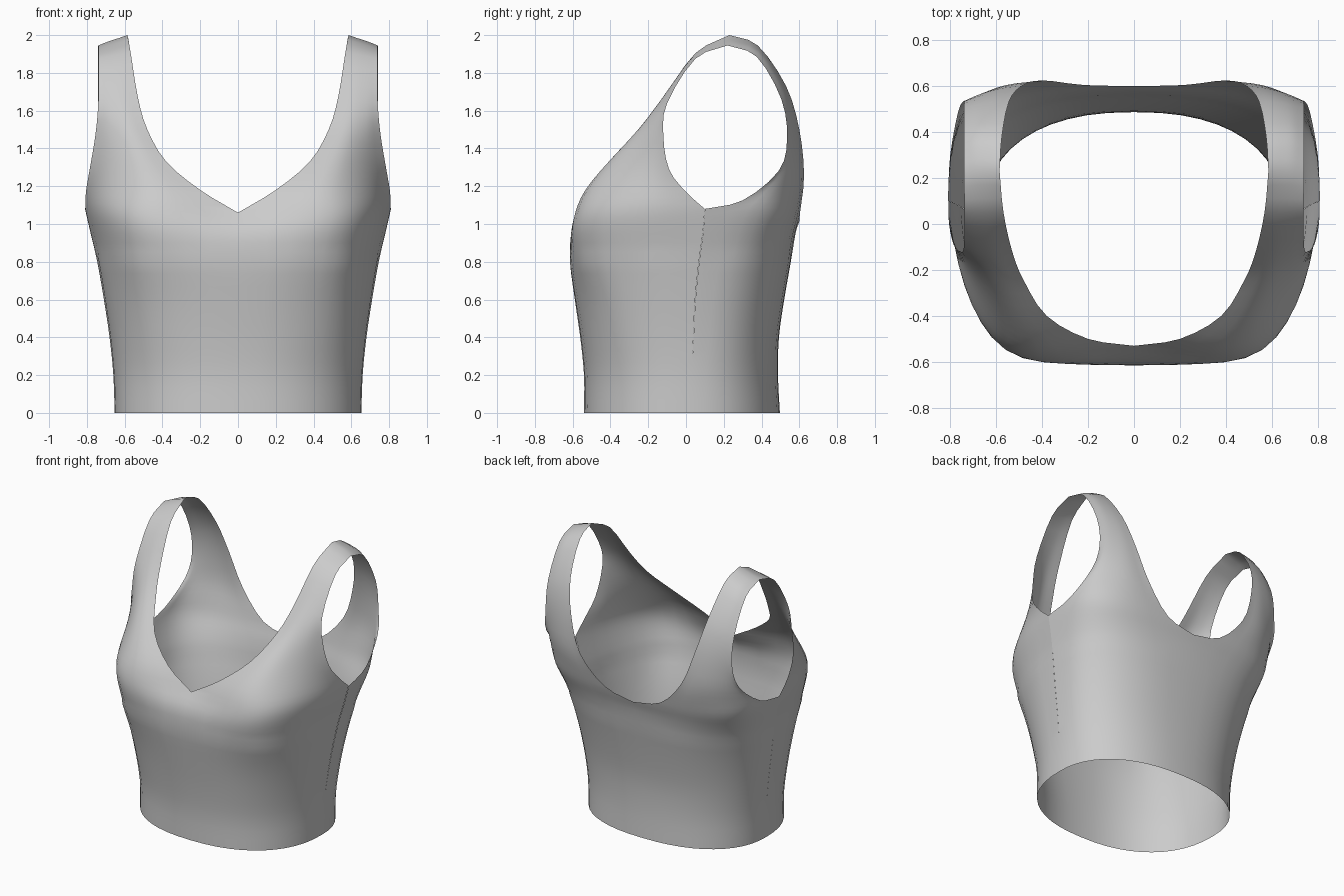
import bpy, bmesh, math
from mathutils import Vector

if "Cube" in bpy.data.objects:
    bpy.data.objects.remove(bpy.data.objects["Cube"])

N = 12      # columns from centre line to side seam
SUB = 3     # steps between control rows


def spline(pts, t):
    """Catmull-Rom through pts, t in 0..len-1."""
    i = min(int(t), len(pts) - 2)
    u = t - i
    p1, p2 = pts[i], pts[i + 1]
    p0 = pts[i - 1] if i > 0 else 2 * p1 - p2
    p3 = pts[i + 2] if i + 2 < len(pts) else 2 * p2 - p1
    return 0.5 * (2 * p1 + (p2 - p0) * u + (2 * p0 - 5 * p1 + 4 * p2 - p3) * u * u
                  + (3 * p1 - p0 - 3 * p2 + p3) * u ** 3)


# Torso sections: z, half width, seam y, front depth, back depth, squareness front / back
BODY = [(0.0, .653, .02, .54, .497, 2.3, 2.3),
        (0.2, .66, .03, .54, .487, 2.3, 2.3),
        (0.4, .68, .04, .56, .492, 2.4, 2.4),
        (0.6, .71, .05, .59, .52, 2.5, 2.5),
        (0.8, .745, .07, .625, .555, 2.7, 2.7),
        (0.95, .78, .09, .64, .58, 2.9, 3.1),
        (1.07, .81, .10, .615, .6, 3.0, 3.6)]

# Strap rows from neck edge to armhole edge, going up
FRONT = [[(.2, -.5, 1.18), (.48, -.545, 1.18), (.7, -.33, 1.18), (.805, 0, 1.17)],
         [(.38, -.4, 1.33), (.53, -.41, 1.33), (.68, -.26, 1.32), (.785, -.09, 1.29)],
         [(.48, -.245, 1.5), (.58, -.25, 1.5), (.68, -.195, 1.49), (.755, -.12, 1.47)],
         [(.53, -.12, 1.67), (.61, -.13, 1.66), (.68, -.12, 1.65), (.74, -.1, 1.64)],
         [(.568, .05, 1.905), (.625, .05, 1.898), (.68, .05, 1.888), (.738, .05, 1.875)]]
BACK = [[(.22, .605, 1.07), (.54, .592, 1.15), (.745, .47, 1.15), (.8, .3, 1.125)],
        [(.4, .625, 1.26), (.555, .612, 1.28), (.705, .545, 1.28), (.765, .49, 1.28)],
        [(.49, .6, 1.5), (.58, .59, 1.49), (.67, .565, 1.47), (.74, .535, 1.45)],
        [(.545, .53, 1.73), (.61, .53, 1.71), (.68, .52, 1.69), (.74, .505, 1.66)],
        [(.575, .38, 1.945), (.63, .385, 1.93), (.69, .385, 1.91), (.74, .375, 1.885)]]
SHOULDER = [(.585, .23, 2.0), (.635, .23, 1.983), (.69, .23, 1.965), (.74, .22, 1.945)]


def body_row(section, front):
    z, w, c, f, b, nf, nb = section
    n, edge = (nf, -f) if front else (nb, b)
    row = []
    for j in range(N + 1):
        a = math.pi / 2 * j / N
        x = w * math.sin(a) ** (2 / n)
        y = c + (edge - c) * max(math.cos(a), 0) ** (2 / n)
        if front:       # hollow at the centre, fuller bust, flatter under the arm
            y += .085 * (z / 1.07) ** 7 * math.exp(-(x / .22) ** 2)
            y -= .045 * min(1, z) ** 3 * math.exp(-((x - .54) / .13) ** 2)
            x -= .025 * min(1, z) ** 2 * math.exp(-((a - 1.15) / .26) ** 2)
        zz = z
        if z > 1:       # top row runs from neck point to underarm point
            zz = (1.06 if front else 1.015) + (.02 if front else .065) * j / N
        row.append(Vector((x, y, zz)))
    return row


def column_point(col, k, j):
    """Smooth along the column, but let the open edges turn sharply at the top of the torso."""
    t, last = k / SUB, len(BODY) - 1
    smooth = spline(col, t)
    split = spline(col[:last + 1], t) if t <= last else spline(col[last:], t - last)
    return smooth.lerp(split, abs(2 * j / N - 1) ** 4)


def panel(front):
    rows = [body_row(s, front) for s in BODY]
    for r in (FRONT if front else BACK) + [SHOULDER]:
        pts = [Vector(p) for p in r]
        rows.append([spline(pts, 3 * j / N) for j in range(N + 1)])
    cols = list(zip(*rows))
    steps = (len(rows) - 1) * SUB
    return [[column_point(c, k, j) for j, c in enumerate(cols)] for k in range(steps + 1)]


# Front and back panels, joined along side seam and shoulder
bm = bmesh.new()
for front in (True, False):
    v = [[bm.verts.new(p) for p in row] for row in panel(front)]
    for k in range(len(v) - 1):
        for j in range(N):
            q = [v[k][j], v[k][j + 1], v[k + 1][j + 1], v[k + 1][j]]
            bm.faces.new(q if front else q[::-1])
bmesh.ops.remove_doubles(bm, verts=bm.verts, dist=.0005)

# Relax the cloth where the torso flows into the straps
soft = [p for p in bm.verts if not p.is_boundary and .85 < p.co.z < 1.45]
for _ in range(6):
    bmesh.ops.smooth_vert(bm, verts=soft, factor=.5,
                          use_axis_x=True, use_axis_y=True, use_axis_z=True)

mesh = bpy.data.meshes.new("tank_top")
bm.to_mesh(mesh)
bm.free()
top = bpy.data.objects.new("tank_top", mesh)
bpy.context.collection.objects.link(top)
for p in mesh.polygons:
    p.use_smooth = True

# Left half
m = top.modifiers.new("mirror", 'MIRROR')
m.use_clip = True
m.merge_threshold = .001
